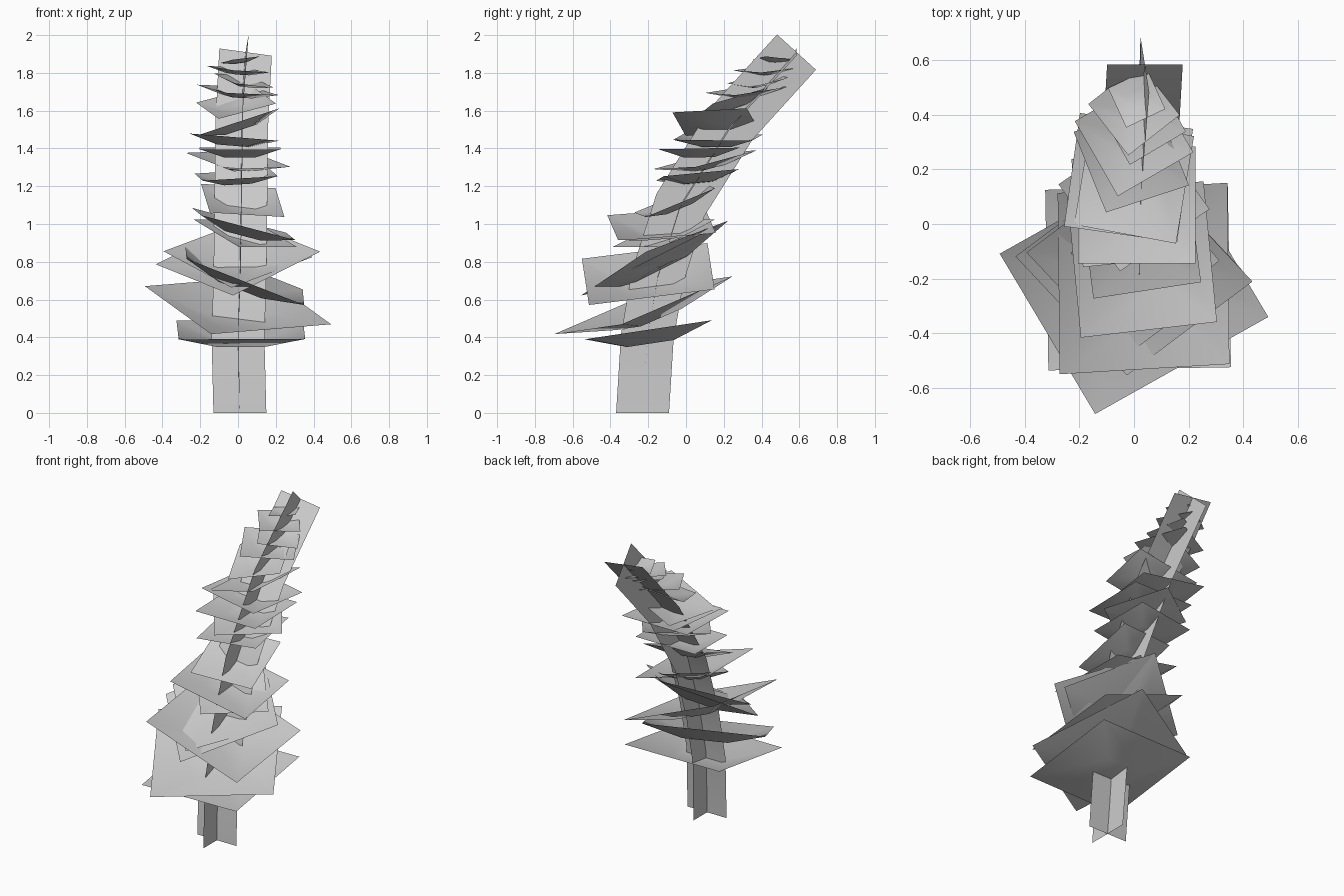
import bpy
import bmesh
import math
from mathutils import Vector, Quaternion

cube = bpy.data.objects.get("Cube")
if cube:
    bpy.data.objects.remove(cube, do_unlink=True)

# One plain grey for the whole plant
grey = bpy.data.materials.new("plain_grey")
grey.use_nodes = True
colour = (0.6, 0.6, 0.6, 1)
grey.diffuse_color = colour
grey.node_tree.nodes["Principled BSDF"].inputs["Base Color"].default_value = colour


def add_object(name, bm):
    """Turn a bmesh into a smooth shaded object in the scene."""
    for face in bm.faces:
        face.smooth = True
    mesh = bpy.data.meshes.new(name)
    bm.to_mesh(mesh)
    bm.free()
    mesh.materials.append(grey)
    obj = bpy.data.objects.new(name, mesh)
    bpy.context.collection.objects.link(obj)
    return obj


def add_strip(name, path, sides):
    """Ribbon along a path, reaching out by a side vector at every point."""
    bm = bmesh.new()
    rows = [(bm.verts.new(p - s), bm.verts.new(p + s)) for p, s in zip(path, sides)]
    for (a, b), (c, d) in zip(rows, rows[1:]):
        bm.faces.new((a, b, d, c))
    return add_object(name, bm)


def add_leaf(name, centre, half, yaw, rise_x, rise_y):
    """Square card with a sunken middle, turned by yaw and tilted by two slopes."""
    normal = Vector((-rise_x, -rise_y, 1))
    tilt = Vector((0, 0, 1)).rotation_difference(normal)
    turn = tilt @ Quaternion((0, 0, 1), math.radians(yaw))
    corners = [(-1, -1), (1, -1), (1, 1), (-1, 1)]
    bm = bmesh.new()
    rings = []
    for scale, depth in ((1, 0), (0.37, -0.22)):
        rings.append([bm.verts.new(centre + turn @ (Vector((x * scale, y * scale, depth)) * half))
                      for x, y in corners])
    outer, inner = rings
    bm.faces.new(inner)
    for i in range(4):
        j = (i + 1) % 4
        bm.faces.new((outer[i], outer[j], inner[j], inner[i]))
    return add_object(name, bm)


# Leaning trunk: two crossed ribbons along the same bent path
path = [Vector(p) for p in (
    (0.01, -0.23, 0), (0, -0.205, 0.4), (0.01, -0.15, 0.72),
    (0.015, -0.03, 1.1), (0.02, 0.24, 1.53), (0.04, 0.585, 1.91))]
half_width = 0.14
across, depthwise = [], []
for i, point in enumerate(path):
    along = path[min(i + 1, len(path) - 1)] - path[max(i - 1, 0)]
    if i == 0:
        along = Vector((0, 0, 1))
    lean = i / (len(path) - 1)
    across.append(Vector((1, 0, -0.14 * lean)).normalized() * half_width)
    depthwise.append(Vector((-0.06 * lean, along.z, -along.y)).normalized() * half_width)
add_strip("trunk_across", path, across)
add_strip("trunk_depth", path, depthwise)

# Leaf cards from the base up: x, y, z, half size, yaw, rise to +x, rise to +y
leaves = [
    (0.015, -0.2, 0.44, 0.335, 1, 0, 0.15),
    (0, -0.225, 0.57, 0.365, 30, -0.12, 0.36),
    (0.035, -0.2, 0.735, 0.335, 2, -0.4, 0.12),
    (0, -0.165, 0.82, 0.31, 40, 0.13, 0.5),
    (0, -0.135, 0.84, 0.28, 40, 0, 0.5),
    (0.04, -0.12, 0.95, 0.2, 40, -0.25, 0.3),
    (0.03, -0.13, 1, 0.26, 6, -0.27, 0.05),
    (0.025, -0.06, 1.125, 0.2, 8, -0.12, 0.4),
    (-0.01, 0.06, 1.26, 0.2, 6, 0.05, 0.1),
    (0, 0.1, 1.34, 0.2, 35, -0.1, 0.2),
    (0.01, 0.07, 1.4, 0.215, 0, 0, 0.02),
    (-0.02, 0.17, 1.46, 0.21, -8, -0.08, 0),
    (0, 0.16, 1.54, 0.2, -10, 0.33, 0),
    (-0.01, 0.24, 1.64, 0.165, 20, 0.15, 0.35),
    (0, 0.32, 1.71, 0.16, 30, -0.1, 0.1),
    (0.03, 0.38, 1.76, 0.12, 30, -0.2, 0.15),
    (0, 0.42, 1.82, 0.12, 38, -0.1, 0.05),
    (0.01, 0.46, 1.87, 0.08, 25, 0.15, -0.05),
]
for number, (x, y, z, half, yaw, rise_x, rise_y) in enumerate(leaves, 1):
    add_leaf(f"leaf_card_{number}", Vector((x, y, z)), half, yaw, rise_x, rise_y)
